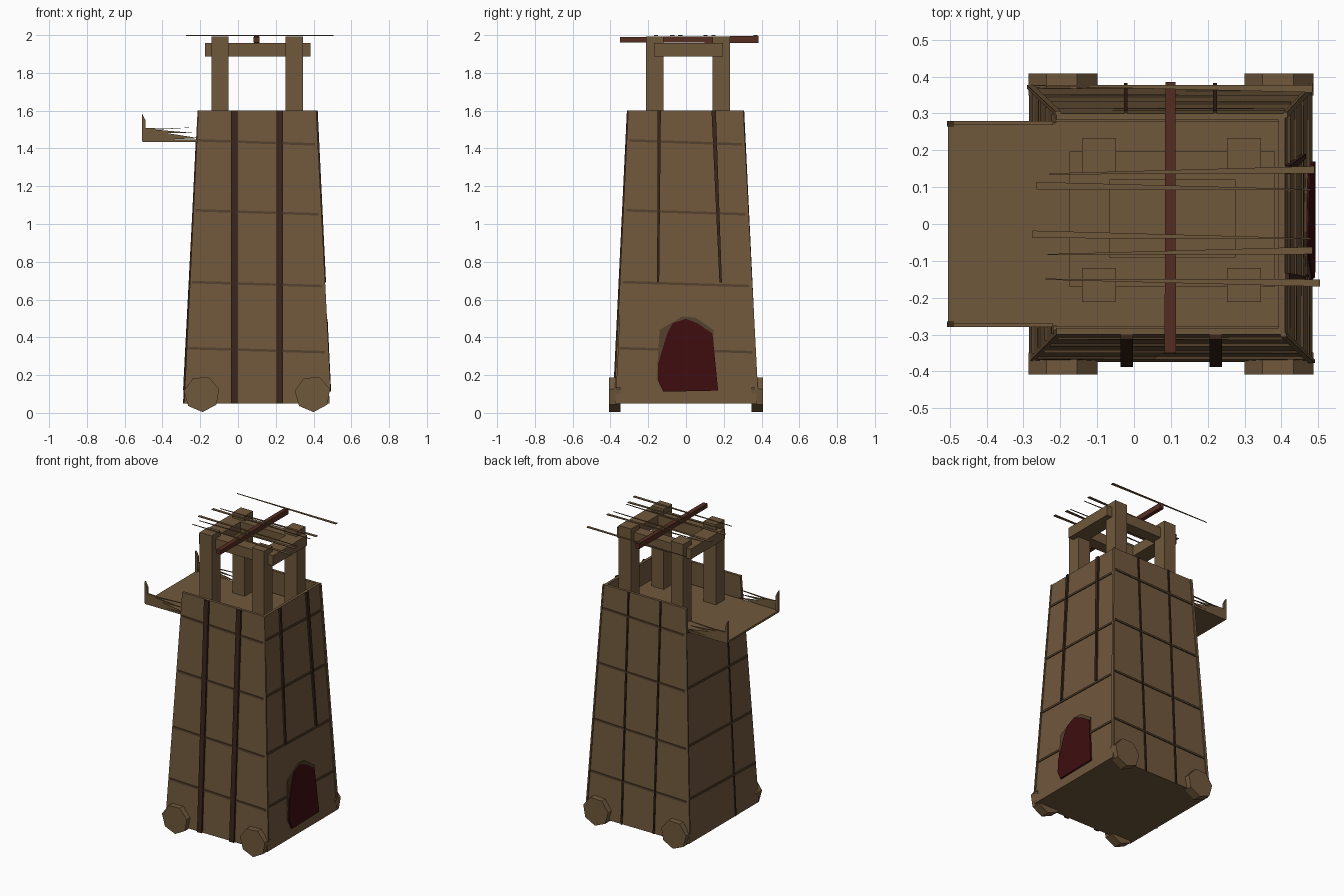
import bpy, bmesh
from mathutils import Vector

if "Cube" in bpy.data.objects:
    bpy.data.objects.remove(bpy.data.objects["Cube"])


def material(name, r, g, b):
    m = bpy.data.materials.new(name)
    m.use_nodes = True
    m.diffuse_color = (r, g, b, 1)
    m.node_tree.nodes["Principled BSDF"].inputs["Base Color"].default_value = (r, g, b, 1)
    return m


wood = material("wood", 0.162, 0.098, 0.045)
seam = material("seam wood", 0.085, 0.05, 0.024)
strap = material("dark strap", 0.042, 0.018, 0.011)
beam_red = material("red brown beam", 0.092, 0.027, 0.015)
door_red = material("dark red", 0.047, 0.004, 0.005)


def prism(name, base, top, mat):
    """Solid between two matching outlines."""
    bm = bmesh.new()
    a = [bm.verts.new(p) for p in base]
    b = [bm.verts.new(p) for p in top]
    bm.faces.new(a[::-1])
    bm.faces.new(b)
    n = len(a)
    for i in range(n):
        j = (i + 1) % n
        bm.faces.new((a[i], a[j], b[j], b[i]))
    bmesh.ops.recalc_face_normals(bm, faces=bm.faces)
    me = bpy.data.meshes.new(name)
    bm.to_mesh(me)
    bm.free()
    me.materials.append(mat)
    ob = bpy.data.objects.new(name, me)
    bpy.context.collection.objects.link(ob)
    return ob


def rect(x0, x1, y0, y1, z):
    return [(x0, y0, z), (x1, y0, z), (x1, y1, z), (x0, y1, z)]


def box(name, x0, x1, y0, y1, z0, z1, mat):
    return prism(name, rect(x0, x1, y0, y1, z0), rect(x0, x1, y0, y1, z1), mat)


# Tapered tower dimensions
CX, Z0, DECK, Z1 = 0.1, 0.05, 1.435, 1.6


def half(z):
    t = (z - Z0) / (Z1 - Z0)
    return 0.385 - 0.075 * t, 0.375 - 0.075 * t


def on_wall(side, u, z, d):
    """Point at u along a sloped wall, height z, pushed out by d."""
    hx, hy = half(z)
    return {"front": (CX + u, -hy - d, z), "back": (CX - u, hy + d, z),
            "right": (CX + hx + d, u, z), "left": (CX - hx - d, -u, z)}[side]


def plate(name, side, outline, depth, mat, inner=-0.004):
    return prism(name, [on_wall(side, u, z, inner) for u, z in outline],
                 [on_wall(side, u, z, depth) for u, z in outline], mat)


def ring(z):
    hx, hy = half(z)
    return rect(CX - hx, CX + hx, -hy, hy, z)


# Tower body, with a parapet on three sides
prism("tower_body", ring(Z0), ring(DECK), wood)
for side in ("front", "right", "back"):
    k = 1 if side == "right" else 0
    a, b = half(DECK)[k], half(Z1)[k]
    plate("parapet_" + side, side, [(-a, DECK), (a, DECK), (b, Z1), (-b, Z1)],
          0, wood, -0.018)

# Slightly sloping plank joints around the walls
for side in ("front", "right", "back", "left"):
    for z in (0.33, 0.68, 1.06, 1.43):
        w = half(z)[0 if side in ("front", "back") else 1] - 0.01
        plate("joint_" + side, side, [(-w, z + 0.006), (w, z - 0.015),
              (w, z - 0.002), (-w, z + 0.019)], 0.006, seam)
    # raised corner edge
    a, b = [half(z)[0 if side in ("front", "back") else 1] for z in (Z0, Z1)]
    if side != "left":
        plate("corner_edge_" + side, side, [(a - 0.012, Z0 + 0.07), (a + 0.006, Z0 + 0.07),
              (b + 0.004, Z1), (b - 0.012, Z1)], 0.006, wood)

# Vertical straps
for u in (-0.12, 0.122):
    plate("front_strap", "front", [(u - 0.017, Z0), (u + 0.017, Z0),
          (u + 0.017, Z1), (u - 0.017, Z1)], 0.013, strap)
    plate("back_strap", "back", [(u - 0.005, Z0), (u + 0.005, Z0),
          (u + 0.005, Z1), (u - 0.005, Z1)], 0.008, strap)
plate("left_strap", "left", [(0.12, Z0), (0.128, Z0), (0.128, DECK), (0.12, DECK)], 0.006, strap)
plate("right_strap", "right", [(-0.153, 0.69), (-0.142, 0.69), (-0.133, Z1), (-0.15, Z1)],
      0.012, strap)
plate("right_strap", "right", [(0.177, 0.69), (0.19, 0.69), (0.158, Z1), (0.135, Z1)],
      0.012, strap)

# Arched doorway with a darker rim
plate("door_rim", "right", [(-0.12, 0.115), (0.16, 0.115), (0.145, 0.44), (0.05, 0.505),
      (-0.02, 0.51), (-0.14, 0.44), (-0.155, 0.18)], 0.006, seam)
plate("door", "right", [(-0.12, 0.112), (0.17, 0.118), (0.14, 0.42), (0.06, 0.475),
      (0, 0.498), (-0.07, 0.475), (-0.1, 0.42), (-0.148, 0.26), (-0.148, 0.17)], 0.011, door_red)

# Deck running out over the open side as a drawbridge
box("deck", -0.505, 0.395, -0.28, 0.28, DECK, 1.448, wood)

# Broken side rails of the drawbridge
for s in (-1, 1):
    y = s * 0.28
    rails = [[(-0.505, 1.44), (-0.21, 1.455), (-0.4, 1.485), (-0.505, 1.505)],
             [(-0.505, 1.48), (-0.23, 1.482), (-0.505, 1.505)],
             [(-0.5, 1.495), (-0.22, 1.512), (-0.4, 1.505), (-0.5, 1.51)],
             [(-0.508, 1.44), (-0.49, 1.44), (-0.49, 1.55), (-0.508, 1.585)]]
    for i, pts in enumerate(rails):
        y2 = y - s * (0.004 + 0.004 * i)
        prism("rail_splinter", [(x, y, z) for x, z in pts],
              [(x, y2, z) for x, z in pts], wood)

# Seven-sided wheels
for x in (-0.192, 0.395):
    for s in (-1, 1):
        bpy.ops.mesh.primitive_cylinder_add(vertices=7, radius=0.096, depth=0.06,
                                            location=(x, s * 0.378, 0.1),
                                            rotation=(1.5708, 0.4, 0))
        ob = bpy.context.object
        ob.name = "wheel"
        ob.data.materials.append(wood)

# Roof posts
for x in (-0.095, 0.298):
    for y in (-0.166, 0.186):
        box("roof_post", x - 0.046, x + 0.046, y - 0.046, y + 0.046, DECK, 1.993, wood)

# Rectangular beam frame tying the posts
for y0, y1 in ((-0.17, -0.09), (0.12, 0.197)):
    box("long_beam", -0.175, 0.383, y0, y1, 1.888, 1.958, wood)
for x0, x1 in ((-0.175, -0.066), (0.275, 0.383)):
    box("cross_beam", x0, x1, -0.09, 0.12, 1.888, 1.958, wood)

# Ridge beam
prism("ridge_beam", [(0.083, -0.35, 1.962), (0.114, -0.35, 1.962),
      (0.114, -0.35, 1.99), (0.083, -0.35, 1.99)],
      [(0.085, 0.385, 1.958), (0.112, 0.385, 1.958),
       (0.112, 0.385, 1.995), (0.085, 0.385, 1.995)], beam_red)

# Loose tapering roof slats: start, end, width at each end
slats = [((-0.27, 0.376), (0.485, 0.367), 0.003, 0.02),
         ((-0.23, 0.136), (0.49, 0.147), 0.003, 0.02),
         ((-0.265, 0.104), (0.48, 0.093), 0.02, 0.003),
         ((-0.275, -0.028), (0.48, -0.04), 0.02, 0.003),
         ((-0.235, -0.083), (0.485, -0.072), 0.003, 0.02),
         ((-0.24, -0.15), (0.505, -0.16), 0.003, 0.02)]
for a, b, wa, wb in slats:
    a, b = Vector((*a, 1.996)), Vector((*b, 1.996))
    va, vb = Vector((0, wa / 2, 0)), Vector((0, wb / 2, 0))
    outline = [a - va, b - vb, b + vb, a + va]
    prism("roof_slat", outline, [p + Vector((0, 0, 0.004)) for p in outline], wood)
